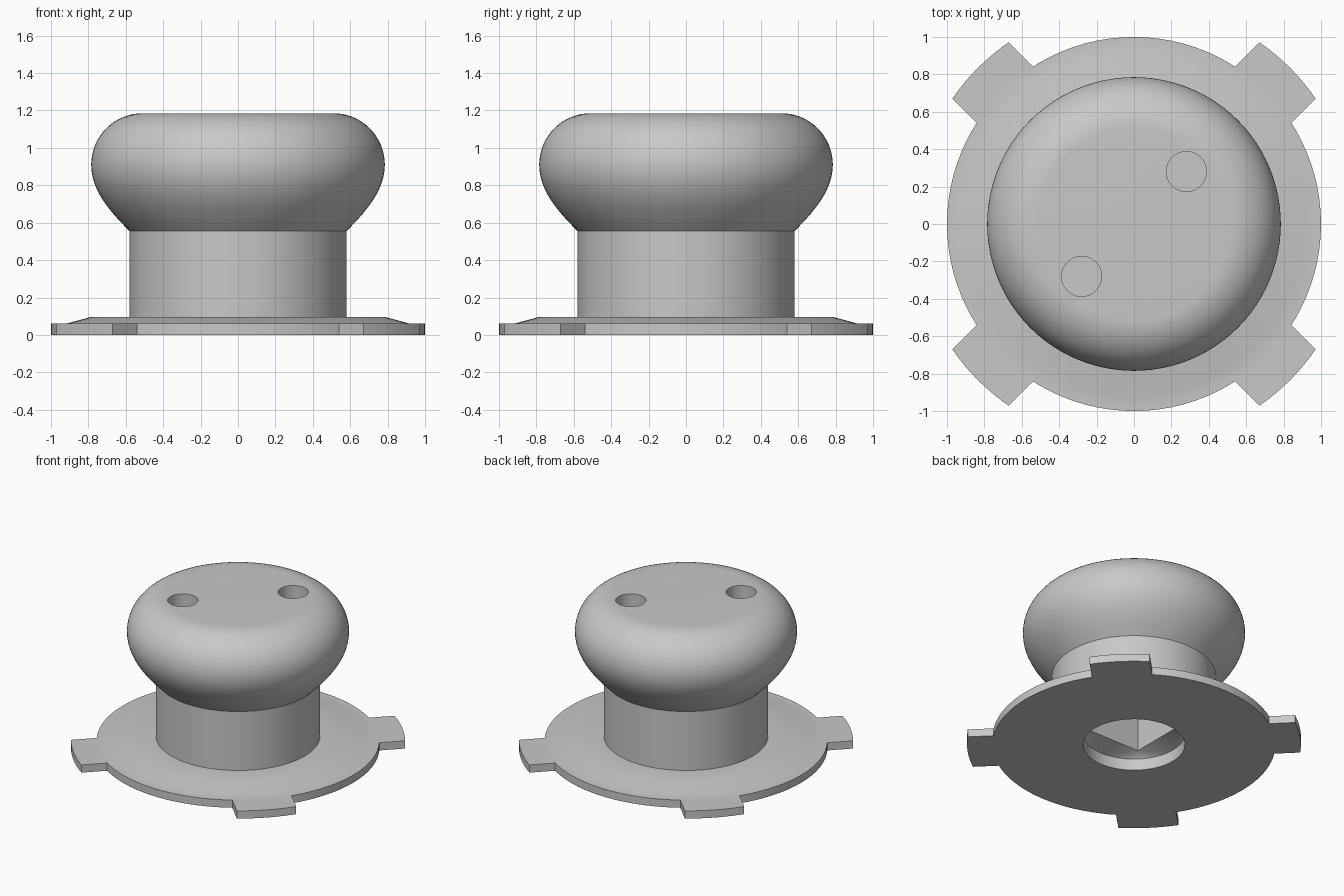
import bpy, bmesh, math
from mathutils import Vector, Matrix

cube = bpy.data.objects.get("Cube")
if cube:
    bpy.data.objects.remove(cube)

STEPS = 96
grey = bpy.data.materials.new("mid_grey")
grey.use_nodes = True
colour = (0.58, 0.58, 0.58, 1)
grey.diffuse_color = colour
grey.node_tree.nodes["Principled BSDF"].inputs["Base Color"].default_value = colour


def add_object(name, bm):
    bmesh.ops.recalc_face_normals(bm, faces=bm.faces)
    mesh = bpy.data.meshes.new(name)
    bm.to_mesh(mesh)
    bm.free()
    mesh.materials.append(grey)
    obj = bpy.data.objects.new(name, mesh)
    bpy.context.collection.objects.link(obj)
    return obj


def select_only(obj):
    bpy.ops.object.select_all(action='DESELECT')
    obj.select_set(True)
    bpy.context.view_layer.objects.active = obj


def smooth(obj):
    select_only(obj)
    bpy.ops.object.shade_smooth_by_angle(angle=math.radians(30))


def ring(radius, z, count=STEPS):
    return [Vector((radius * math.cos(2 * math.pi * i / count),
                    radius * math.sin(2 * math.pi * i / count), z)) for i in range(count)]


def square(half, z):
    return [Vector((sx * half, sy * half, z)) for sx in (-1, 1) for sy in (-1, 1)]


def hull(name, points):
    bm = bmesh.new()
    for p in points:
        bm.verts.new(p)
    bmesh.ops.convex_hull(bm, input=bm.verts)
    bmesh.ops.dissolve_limit(bm, angle_limit=0.001, verts=bm.verts, edges=bm.edges)
    return add_object(name, bm)


def lathe(name, profile):
    bm = bmesh.new()
    rings = [[bm.verts.new(p) for p in ring(r, z)] for r, z in profile]
    for a, b in zip(rings, rings[1:]):
        for i in range(STEPS):
            j = (i + 1) % STEPS
            bm.faces.new((a[i], a[j], b[j], b[i]))
    bm.faces.new(rings[0])
    bm.faces.new(rings[-1])
    return add_object(name, bm)


def bezier(p0, p1, p2, p3, count):
    pts = []
    for i in range(count):
        t = i / count
        s = 1 - t
        pts.append(tuple(s**3 * a + 3 * s * s * t * b + 3 * s * t * t * c + t**3 * d
                         for a, b, c, d in zip(p0, p1, p2, p3)))
    return pts


# Turned body: base plate, neck and rounded grip
profile = [(1, 0), (1, 0.06), (0.92, 0.06), (0.79, 0.095), (0.58, 0.095), (0.58, 0.555)]
profile += bezier((0.58, 0.555), (0.68, 0.655), (0.785, 0.77), (0.785, 0.91), 14)[1:]
for i in range(17):
    a = math.pi / 2 * i / 16
    profile.append((0.51 + 0.275 * math.cos(a), 0.91 + 0.275 * math.sin(a)))
body = lathe("knob_body", profile)

# Underside socket (round mouth narrowing to a square bore) and two blind top holes
cutters = [
    hull("socket_mouth_cutter", ring(0.36, -0.1) + ring(0.36, 0.09) + square(0.221, 0.13)),
    hull("square_bore_cutter", square(0.22, 0.1) + square(0.22, 0.6)),
]
for s in (-1, 1):
    offset = Vector((s * 0.28, s * 0.28, 0))
    cutters.append(hull("top_hole_cutter",
                        [p + offset for z in (0.85, 1.3) for p in ring(0.107, z, 48)]))
for cutter in cutters:
    cutter.hide_render = True
    mod = body.modifiers.new("cut", 'BOOLEAN')
    mod.operation = 'DIFFERENCE'
    mod.solver = 'EXACT'
    mod.object = cutter
    select_only(body)
    bpy.ops.object.modifier_apply(modifier=mod.name)
    bpy.data.objects.remove(cutter)
smooth(body)


# Four diagonal locking tabs with parallel sides and curved ends
def arc(radius, half_width, count=12):
    a = math.asin(half_width / radius)
    return [Vector((radius * math.cos(t), radius * math.sin(t), 0))
            for t in (a * (2 * i / count - 1) for i in range(count + 1))]


for k, name in enumerate(("back_left", "back_right", "front_right", "front_left")):
    bm = bmesh.new()
    outline = arc(1.18, 0.213) + arc(0.995, 0.213)[::-1]
    face = bm.faces.new([bm.verts.new(p) for p in outline])
    grown = bmesh.ops.extrude_face_region(bm, geom=[face])
    top = [v for v in grown["geom"] if isinstance(v, bmesh.types.BMVert)]
    bmesh.ops.translate(bm, vec=(0, 0, 0.06), verts=top)
    bm.transform(Matrix.Rotation(math.pi / 4 + k * math.pi / 2, 4, 'Z'))
    smooth(add_object(name + "_tab", bm))
